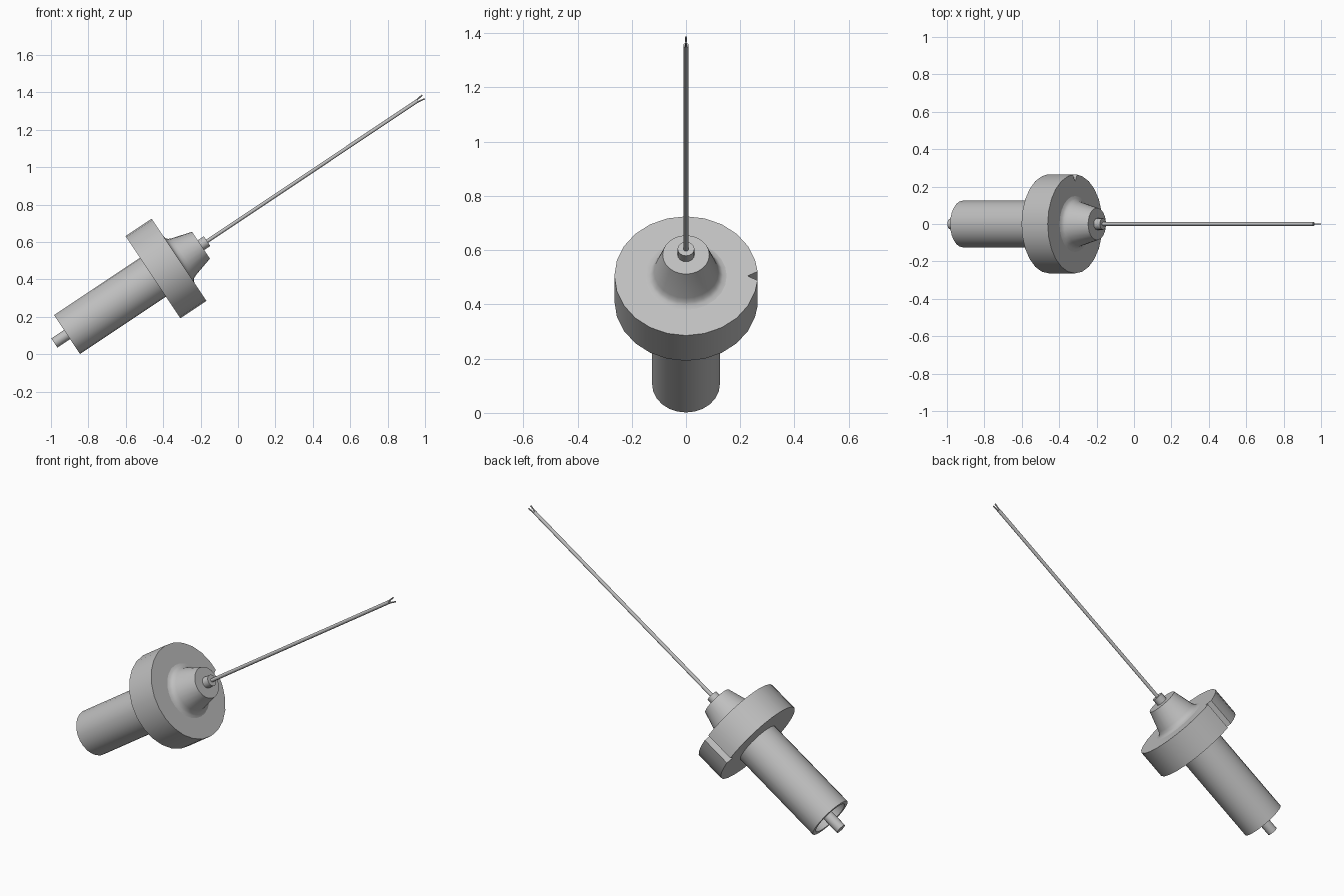
import bpy, bmesh, math
from mathutils import Matrix, Vector

cube = bpy.data.objects.get("Cube")
if cube:
    bpy.data.objects.remove(cube, do_unlink=True)

# One plain grey for every part
grey = bpy.data.materials.new("light grey")
grey.use_nodes = True
GREY = (0.52, 0.52, 0.52, 1)
grey.diffuse_color = GREY
grey.node_tree.nodes["Principled BSDF"].inputs["Base Color"].default_value = GREY

# Shared tilted axis: local z runs along the sensor, origin on the flange face
TILT = Matrix.Translation((-0.315, 0, 0.505)) @ Matrix.Rotation(math.radians(56.3), 4, 'Y')


def finish(name, bm):
    bmesh.ops.recalc_face_normals(bm, faces=bm.faces)
    mesh = bpy.data.meshes.new(name)
    bm.to_mesh(mesh)
    bm.free()
    mesh.materials.append(grey)
    obj = bpy.data.objects.new(name, mesh)
    bpy.context.collection.objects.link(obj)
    obj.matrix_world = TILT
    bpy.ops.object.select_all(action='DESELECT')
    obj.select_set(True)
    bpy.context.view_layer.objects.active = obj
    bpy.ops.object.shade_smooth_by_angle(angle=math.radians(32))
    return obj


def lathe(name, profile, sides):
    """Spin (radius, height) points around local z; the ends are capped."""
    bm = bmesh.new()
    rings = []
    for r, z in profile:
        rings.append([bm.verts.new((r * math.cos(a), r * math.sin(a), z))
                      for a in (math.tau * i / sides for i in range(sides))])
    for low, high in zip(rings, rings[1:]):
        for i in range(sides):
            j = (i + 1) % sides
            bm.faces.new((low[i], low[j], high[j], high[i]))
    bm.faces.new(rings[0])
    bm.faces.new(rings[-1])
    return finish(name, bm)


# Flange disc with a V notch on its +y side
R, SIDES, THICK = 0.264, 24, 0.168
outline = []
for i in range(SIDES):
    a = math.tau * i / SIDES
    if i == SIDES // 4:
        outline += [(0.02, R), (0, R - 0.037), (-0.02, R)]
    else:
        outline.append((R * math.cos(a), R * math.sin(a)))
bm = bmesh.new()
face = bm.faces.new([bm.verts.new((x, y, -THICK)) for x, y in outline])
top = bmesh.ops.extrude_face_region(bm, geom=[face])["geom"]
bmesh.ops.translate(bm, vec=(0, 0, THICK),
                    verts=[v for v in top if isinstance(v, bmesh.types.BMVert)])
if not face.is_valid or len([f for f in bm.faces if len(f.verts) > 4]) < 2:
    bm.faces.new([v for v in bm.verts if v.co.z < -THICK / 2])
finish("flange", bm)

# Cylindrical body with a recessed rear end
lathe("body", [(0.125, -0.16), (0.125, -0.72), (0.103, -0.72), (0.103, -0.67)], 24)
lathe("rear_pin", [(0.029, -0.66), (0.029, -0.802)], 16)

# Filleted cone, collar and cable
lathe("cone", [(0.15, -0.01), (0.15, 0), (0.136, 0.004), (0.126, 0.013),
               (0.118, 0.03), (0.086, 0.141)], 24)
lathe("cable_collar", [(0.031, 0.13), (0.031, 0.18)], 16)
lathe("cable", [(0.01, 0.17), (0.01, 1.533)], 12)

# Two bare wires splayed at the cable tip
for side, name in ((1, "lower_wire"), (-1, "upper_wire")):
    start, end = Vector((side * 0.004, 0, 1.52)), Vector((side * 0.012, 0, 1.57))
    span = end - start
    place = (Matrix.Translation((start + end) / 2)
             @ span.to_track_quat('Z', 'Y').to_matrix().to_4x4())
    bm = bmesh.new()
    bmesh.ops.create_cone(bm, cap_ends=True, segments=8, radius1=0.004,
                          radius2=0.004, depth=span.length, matrix=place)
    finish(name, bm)
